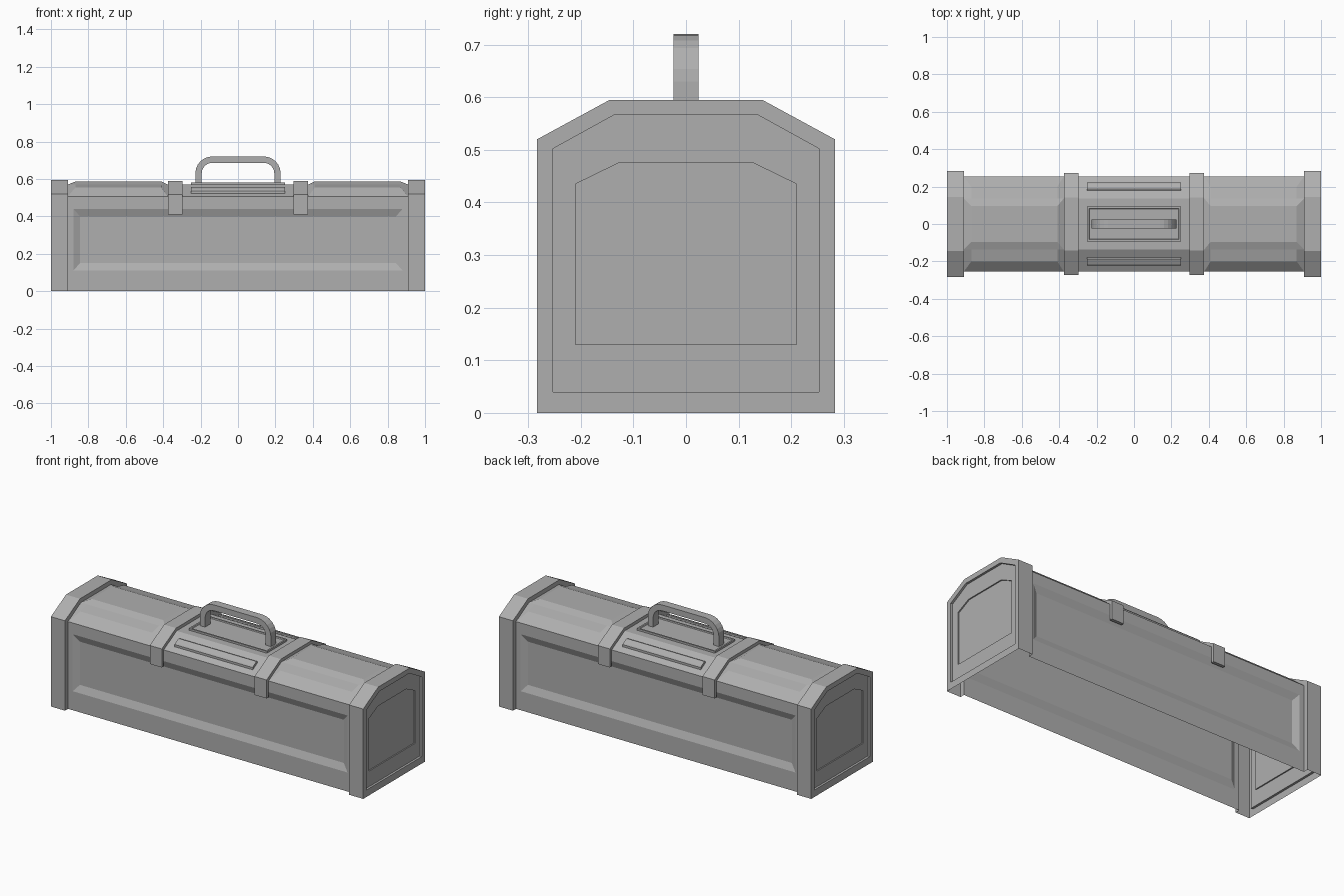
import bpy, bmesh, math

if "Cube" in bpy.data.objects:
    bpy.data.objects.remove(bpy.data.objects["Cube"])

# Dark grey metal
metal = bpy.data.materials.new("dark_grey_metal")
metal.diffuse_color = (0.43, 0.43, 0.43, 1)
metal.use_nodes = True
metal.node_tree.nodes["Principled BSDF"].inputs["Base Color"].default_value = metal.diffuse_color


def loft(name, rings, closed=True, cap_start=False, cap_end=False):
    """Skin a list of equally long point rings into one flat-shaded mesh."""
    bm = bmesh.new()
    rows = [[bm.verts.new(p) for p in ring] for ring in rings]
    n = len(rows[0])
    for a, b in zip(rows, rows[1:]):
        for i in range(n if closed else n - 1):
            j = (i + 1) % n
            bm.faces.new((a[i], a[j], b[j], b[i]))
    if cap_start:
        bm.faces.new(rows[0])
    if cap_end:
        bm.faces.new(rows[-1])
    bmesh.ops.remove_doubles(bm, verts=bm.verts, dist=1e-5)
    bmesh.ops.recalc_face_normals(bm, faces=bm.faces)
    mesh = bpy.data.meshes.new(name)
    bm.to_mesh(mesh)
    bm.free()
    mesh.materials.append(metal)
    obj = bpy.data.objects.new(name, mesh)
    bpy.context.collection.objects.link(obj)
    return obj


def sym(half):
    """Mirror a half profile of (y, z) points across y = 0."""
    return half + [(-y, z) for y, z in reversed(half)]


def at(x, profile):
    return [(x, y, z) for y, z in profile]


def rect(hx, z0, z1, y):
    return [(-hx, y, z0), (hx, y, z0), (hx, y, z1), (-hx, y, z1)]


# Long walls with a recessed bevelled panel (the box is open below)
for s, label in ((-1, "front"), (1, "back")):
    loft(label + "_wall", [rect(0.91, 0, 0.505, s * 0.255),
                           rect(0.88, 0.11, 0.44, s * 0.255),
                           rect(0.845, 0.15, 0.40, s * 0.239)], cap_end=True)

# Lid: plain middle, raised panels with mitred ends on both outer sections
base = sym([(0.255, 0.505), (0.255, 0.505), (0.137, 0.57), (0.137, 0.57)])
raised = sym([(0.255, 0.505), (0.20, 0.553), (0.137, 0.57), (0.095, 0.586)])
loft("lid", [at(-0.91, base), at(-0.87, raised), at(-0.41, raised),
             at(-0.375, base), at(0.375, base), at(0.41, raised),
             at(0.87, raised), at(0.91, base)], closed=False)

# End caps: flange, outer band and stepped end panel
shell = sym([(0.255, 0), (0.255, 0.505), (0.137, 0.567)])
outer = sym([(0.283, 0), (0.283, 0.52), (0.145, 0.595)])
inset = sym([(0.253, 0.04), (0.253, 0.502), (0.137, 0.566)])
panel = sym([(0.21, 0.13), (0.21, 0.435), (0.128, 0.475)])
for s, label in ((-1, "left"), (1, "right")):
    loft(label + "_end_band",
         [at(s * 0.91, shell), at(s * 0.91, outer), at(s, outer)], closed=False)
    loft(label + "_end_panel",
         [at(s, outer), at(s, inset), at(s * 0.987, inset),
          at(s * 0.987, panel), at(s * 0.98, panel)], cap_end=True)

# Straps wrapped over the lid
strap_out = sym([(0.255, 0.41), (0.273, 0.41), (0.273, 0.517), (0.142, 0.588)])
strap_in = sym([(0.255, 0.41), (0.255, 0.41), (0.255, 0.505), (0.137, 0.57)])
for s, label in ((-1, "left"), (1, "right")):
    a, b = s * 0.297, s * 0.374
    loft(label + "_strap", [at(a, strap_in), at(a, strap_out),
                            at(b, strap_out), at(b, strap_in)], closed=False)


# Handle plate with a shallow recessed top
def flat_rect(hx, hy, z):
    return [(-hx, -hy, z), (hx, -hy, z), (hx, hy, z), (-hx, hy, z)]


loft("handle_plate", [flat_rect(0.25, 0.093, 0.568), flat_rect(0.25, 0.093, 0.581),
                      flat_rect(0.241, 0.084, 0.581), flat_rect(0.238, 0.081, 0.576)],
     cap_end=True)

# Ribs on the lid slopes beside the plate
for s, label in ((-1, "front"), (1, "back")):
    rib = [(s * 0.222, 0.520), (s * 0.222, 0.536), (s * 0.217, 0.543),
           (s * 0.187, 0.558), (s * 0.180, 0.556), (s * 0.180, 0.543)]
    loft(label + "_rib", [at(-0.25, rib), at(0.25, rib)],
         cap_start=True, cap_end=True)

# Carrying handle: rectangular section swept along a rounded arch
rings = []
stations = [(0.228, 0.57, 0)]
for i in range(7):
    t = math.radians(15 * i)
    stations.append((0.138 + 0.09 * math.cos(t), 0.63 + 0.09 * math.sin(t), t))
stations += [(-x, z, math.pi - t) for x, z, t in reversed(stations)]
for x, z, t in stations:
    xi, zi = x - 0.034 * math.cos(t), z - 0.034 * math.sin(t)
    rings.append([(x, -0.024, z), (x, 0.024, z), (xi, 0.024, zi), (xi, -0.024, zi)])
loft("handle", rings, cap_start=True, cap_end=True)
